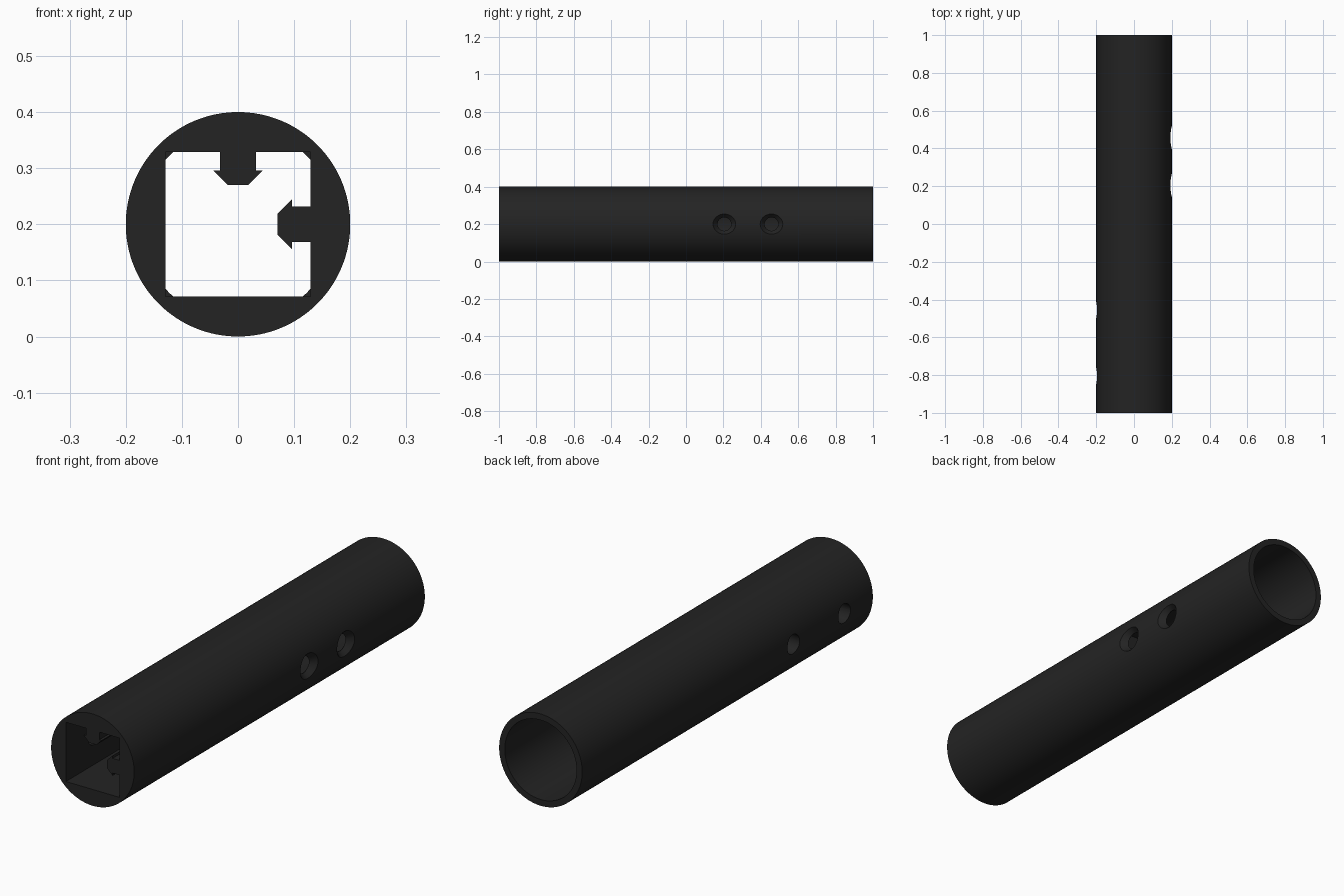
import bpy, bmesh, math
from mathutils import Matrix, Vector

if "Cube" in bpy.data.objects:
    bpy.data.objects.remove(bpy.data.objects["Cube"])

R, BORE, S, CZ = 0.2, 0.173, 0.129, 0.2   # outer radius, bore radius, half socket, axis height

black = bpy.data.materials.new("matte black")
black.diffuse_color = (0.017, 0.017, 0.017, 1)
black.use_nodes = True
black.node_tree.nodes["Principled BSDF"].inputs["Base Color"].default_value = black.diffuse_color


def finish(name, bm):
    bmesh.ops.recalc_face_normals(bm, faces=bm.faces)
    me = bpy.data.meshes.new(name)
    bm.to_mesh(me)
    bm.free()
    me.materials.append(black)
    ob = bpy.data.objects.new(name, me)
    bpy.context.collection.objects.link(ob)
    return ob


def cone(name, start, end, r1, r2, sides):
    """Round solid running from start to end."""
    a, b = Vector(start), Vector(end)
    turn = (b - a).to_track_quat('Z', 'Y').to_matrix().to_4x4()
    bm = bmesh.new()
    bmesh.ops.create_cone(bm, cap_ends=True, segments=sides, radius1=r1, radius2=r2,
                          depth=(b - a).length,
                          matrix=Matrix.Translation((a + b) / 2) @ turn)
    return finish(name, bm)


def prism(name, points, y0, y1):
    """Outline in x, z (about the axis) extruded along y."""
    bm = bmesh.new()
    face = bm.faces.new([bm.verts.new((x, y0, z + CZ)) for x, z in points])
    out = bmesh.ops.extrude_face_region(bm, geom=[face])
    bmesh.ops.translate(bm, vec=(0, y1 - y0, 0),
                        verts=[v for v in out['geom'] if isinstance(v, bmesh.types.BMVert)])
    return finish(name, bm)


# outer tube
tube = cone("connector_tube", (0, -1, CZ), (0, 1, CZ), R, R, 128)

# square socket outline with a barbed rail on the top and right walls
half = [(0.032, S), (0.032, 0.096), (0.044, 0.096), (0.018, 0.07)]   # offset, distance
rail = half + [(-w, d) for w, d in reversed(half)]
outline = [(-S, -S), (-S, S)]
outline += [(-w, d) for w, d in rail]
outline += [(S, S)]
outline += [(d, w) for w, d in rail]
outline += [(S, -S)]
cutters = [prism("socket_cutter", outline, -1.1, 0.01),
           cone("bore_cutter", (0, 0, CZ), (0, 1.1, CZ), BORE, BORE, 128)]

# countersunk holes on the right, into the round bore
for y in (0.205, 0.457):
    cutters.append(cone("screw_hole_cutter", (0.1, y, CZ), (0.25, y, CZ), 0.036, 0.036, 32))
    cutters.append(cone("countersink_cutter", (0.172, y, CZ), (0.204, y, CZ), 0.036, 0.064, 32))

# plain holes on the left, into the square socket
for y in (-0.805, -0.455):
    cutters.append(cone("bolt_hole_cutter", (-0.25, y, CZ), (-0.08, y, CZ), 0.042, 0.042, 32))

bpy.context.view_layer.objects.active = tube
tube.select_set(True)
for c in cutters:
    m = tube.modifiers.new("cut", 'BOOLEAN')
    m.operation, m.solver, m.object = 'DIFFERENCE', 'EXACT', c
    bpy.ops.object.modifier_apply(modifier=m.name)
for c in cutters:
    bpy.data.objects.remove(c)

bpy.ops.object.shade_smooth_by_angle(angle=math.radians(30))
